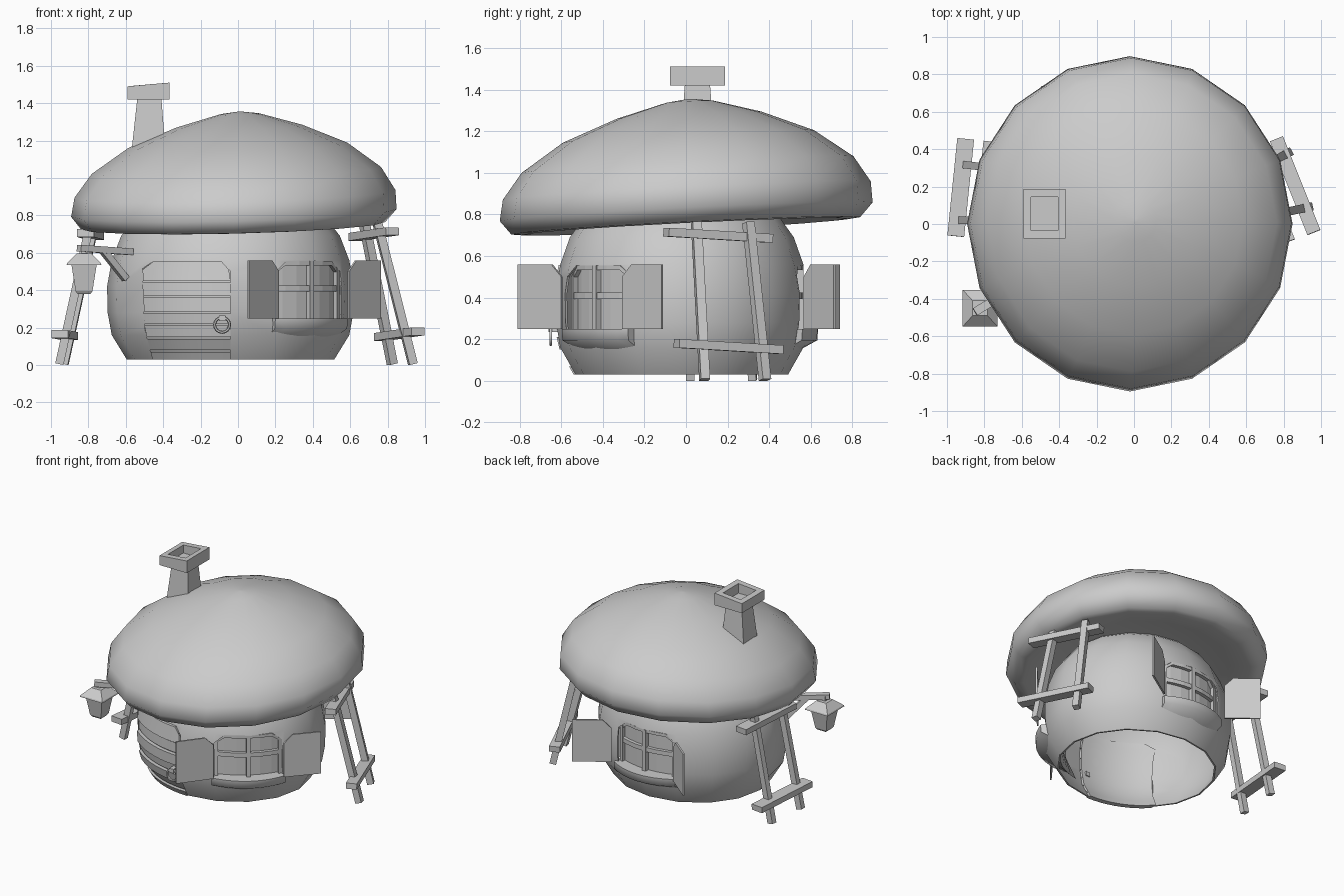
import bpy, bmesh, math
from mathutils import Vector as V

cube = bpy.data.objects.get("Cube")
if cube:
    bpy.data.objects.remove(cube, do_unlink=True)

GREY = (0.6, 0.6, 0.6, 1)
grey = bpy.data.materials.new("plain_grey")
grey.use_nodes = True
grey.diffuse_color = GREY
grey.node_tree.nodes["Principled BSDF"].inputs["Base Color"].default_value = GREY
UP = V((0, 0, 1))


def smooth(ob, degrees):
    bpy.ops.object.select_all(action="DESELECT")
    ob.select_set(True)
    bpy.context.view_layer.objects.active = ob
    bpy.ops.object.shade_smooth_by_angle(angle=math.radians(degrees))


def loft(name, rings, angle=0):
    """Closed skin through equal rings of points, with both ends filled."""
    bm = bmesh.new()
    loops = [[bm.verts.new(p) for p in ring] for ring in rings]
    n = len(loops[0])
    for a, b in zip(loops, loops[1:]):
        for i in range(n):
            j = (i + 1) % n
            bm.faces.new((a[i], a[j], b[j], b[i]))
    bm.faces.new(loops[0][::-1])
    bm.faces.new(loops[-1])
    bmesh.ops.recalc_face_normals(bm, faces=bm.faces)
    me = bpy.data.meshes.new(name)
    bm.to_mesh(me)
    bm.free()
    me.materials.append(grey)
    ob = bpy.data.objects.new(name, me)
    bpy.context.collection.objects.link(ob)
    if angle:
        smooth(ob, angle)
    return ob


def lathe(name, profile, center, sx, sy, tilt=(0, 0), lean=(0, 0), angle=0, sides=16):
    rings = []
    for r, z in profile:
        ring = []
        for i in range(sides):
            t = math.tau * i / sides
            x, y = r * sx * math.cos(t), r * sy * math.sin(t)
            ring.append((center[0] + x + lean[0] * (z - 0.85), center[1] + y + lean[1] * (z - 0.85),
                         z + tilt[0] * x + tilt[1] * y))
        rings.append(ring)
    return loft(name, rings, angle)


def rect(cx, cy, hx, hy, z, slope=0):
    return [(cx + a * hx, cy + b * hy, z + a * slope)
            for a, b in ((-1, -1), (1, -1), (1, 1), (-1, 1))]


def beam(name, p, q, w, h):
    p, q = V(p), V(q)
    d = (q - p).normalized()
    side = d.cross(UP)
    side = side.normalized() if side.length > 0.01 else V((1, 0, 0))
    top = side.cross(d)
    corners = [side * a * w / 2 + top * b * h / 2 for a, b in ((-1, -1), (1, -1), (1, 1), (-1, 1))]
    return loft(name, [[e + c for c in corners] for e in (p, q)])


def prism(name, outline, origin, u, depth):
    base = [V(origin) + V(u) * a + UP * z for a, z in outline]
    return loft(name, [base, [p + V(depth) for p in base]])


def cut(target, cutter):
    mod = target.modifiers.new("opening", "BOOLEAN")
    mod.operation, mod.solver, mod.object = "DIFFERENCE", "EXACT", cutter
    bpy.context.view_layer.objects.active = target
    bpy.ops.object.modifier_apply(modifier=mod.name)
    bpy.data.objects.remove(cutter, do_unlink=True)


# Mushroom roof, tilted slightly forward and sideways
lathe("roof_cap", [(0.4, 0.81), (0.62, 0.77), (0.76, 0.741), (0.82, 0.745), (0.877, 0.813),
                   (0.865, 0.915), (0.78, 1.04), (0.59, 1.175), (0.34, 1.277),
                   (0.11, 1.342), (0.01, 1.355)],
      (-0.02, 0.002), 0.992, 1.022, (0.024, 0.05), (0.06, 0.03), 80)

# Hollow round house wall, open underneath
CX, CY, SY = -0.04, -0.02, 0.92
WALL = [(0.555, 0.03), (0.635, 0.16), (0.657, 0.28), (0.66, 0.42), (0.635, 0.56), (0.585, 0.69),
        (0.5, 0.8), (0.42, 0.86)]
inner = [(r - 0.012, z) for r, z in WALL[:-1]] + [(0.41, 0.85)]
house = lathe("house_wall", inner[::-1] + WALL, (CX, CY), 1, SY)


def lerp_table(table, z):
    for (r0, z0), (r1, z1) in zip(table, table[1:]):
        if z <= z1:
            return r0 + (r1 - r0) * (z - z0) / (z1 - z0)
    return table[-1][0]


# Doorway and curved planks, alternately proud and set back
LEFT = [(-0.45, 0), (-0.5, 0.2), (-0.51, 0.515), (-0.45, 0.556)]
RIGHT = [(-0.04, 0), (-0.04, 0.5), (-0.09, 0.556)]
cut(house, prism("door_cutter", LEFT + RIGHT[::-1], (0, -0.9, 0), (1, 0, 0), (0, 0.6, 0)))


def plank(name, levels, lift, back):
    rings = []
    outline = [(z, lift) for z in levels] + [(z, back) for z in levels[::-1]]
    for i in range(9):
        ring = []
        for z, off in outline:
            a, b = lerp_table(LEFT, z), lerp_table(RIGHT, z)
            x = a + (b - a) * i / 8
            r = lerp_table(WALL, z) + off
            ring.append((x, CY - SY * math.sqrt(r * r - (x - CX) ** 2), z))
        rings.append(ring)
    loft(name, rings, 30)


gaps = [0.03, 0.08, 0.15, 0.22, 0.285, 0.37, 0.45, 0.566]
for i, (a, b) in enumerate(zip(gaps, gaps[1:])):
    levels = [a, b - 0.01] if i < 6 else [a, 0.51, b - 0.01]
    plank(f"door_plank_{i + 1}", levels, -0.008 if i % 2 else 0.01, -0.025)
plank("door_backing", gaps[:7] + [0.51, 0.55], -0.02, -0.03)

# Door ring and its knob
bpy.ops.mesh.primitive_torus_add(major_segments=16, minor_segments=6, major_radius=0.04,
                                 minor_radius=0.008, location=(-0.085, -0.65, 0.215),
                                 rotation=(math.pi / 2, 0, 0))
ring = bpy.context.object
ring.name = "door_ring"
ring.data.materials.append(grey)
smooth(ring, 60)
beam("door_knob", (-0.085, -0.58, 0.25), (-0.085, -0.66, 0.25), 0.035, 0.03)


# Windows with curved panes, bars, sill and open shutters
def window(name, a, b, out_a, out_b):
    a, b = V((*a, 0)), V((*b, 0))
    u, mid, w = (b - a).normalized(), (a + b) / 2, 0.23
    n = u.cross(UP)
    low, shoulder, high = 0.25, 0.5, 0.555
    shape = [(-w, low), (w, low), (w, shoulder), (w - 0.07, high), (0.07 - w, high), (-w, shoulder)]
    cut(house, prism(name + "_cutter", shape, mid - n * 0.15, u, n * 0.4))

    def point(x, z, out):
        return mid + u * x + n * (out - 0.9 * x * x) + UP * z

    def band(part, xs, bottom, top, front, back):
        loft(f"{name}_{part}", [[point(x, bottom(x), back), point(x, bottom(x), front),
                                 point(x, top(x), front), point(x, top(x), back)] for x in xs])

    def arch(x):
        return min(high, shoulder + (w - abs(x)) * (high - shoulder) / 0.07)

    def sill_z(x):
        return low

    xs = [-w, 0.07 - w, -0.08, 0, 0.08, w - 0.07, w]
    band("pane", xs, sill_z, arch, -0.04, -0.052)
    band("top_frame", xs, lambda x: arch(x) - 0.022, arch, -0.015, -0.045)
    band("crossbar", xs, lambda x: 0.393, lambda x: 0.425, -0.015, -0.045)
    for part, x in (("end_post_a", 0.012 - w), ("mid_post", 0), ("end_post_b", w - 0.012)):
        band(part, (x - 0.014, x + 0.014), sill_z, arch, -0.01, -0.045)
    # Bulging sill that melts into the wall below
    rings = []
    for i in range(11):
        t = i / 5 - 1
        bulge = 0.06 - 0.075 * t * t
        rings.append([mid + u * t * s + n * o + UP * z for s, o, z in
                      ((0.25, -0.1, low), (0.25, bulge, low), (0.25, bulge - 0.004, 0.195),
                       (0.23, -0.045 - 0.07 * t * t, 0.14), (0.22, -0.11 - 0.06 * t * t, 0.08))])
    loft(name + "_sill", rings, 60)
    # Shutters, with the clipped corner beside the hinge
    for side, hinge, end in (("a", a, out_a), ("b", b, out_b)):
        d = V((*end, 0)) - hinge
        l = d.length
        d.normalize()
        prism(f"{name}_shutter_{side}", [(0, 0.25), (l, 0.25), (l, 0.56), (0.06, 0.56), (0, 0.5)],
              hinge, d, d.cross(UP) * 0.012)


window("front_window", (0.22, -0.6), (0.585, -0.3), (0.06, -0.81), (0.755, -0.11))
window("back_window", (0.21, 0.575), (-0.31, 0.575), (0.43, 0.72), (-0.5, 0.73))
smooth(house, 35)

# Chimney with hollow slanted top
loft("chimney_stem", [rect(-0.479, 0.055, 0.095, 0.085, 1.1), rect(-0.474, 0.055, 0.064, 0.06, 1.43)])
c = (-0.478, 0.055)
loft("chimney_top", [rect(*c, 0.112, 0.133, 1.42), rect(*c, 0.112, 0.133, 1.5, 0.01),
                     rect(*c, 0.072, 0.09, 1.5, 0.006), rect(*c, 0.072, 0.09, 1.435)])

# Ladder-like props on both sides
beam("left_prop_pole_front", (0.935, 0.09, 0.005), (0.745, 0.05, 0.76), 0.045, 0.045)
beam("left_prop_pole_back", (0.825, 0.38, 0.005), (0.675, 0.3, 0.76), 0.045, 0.045)
beam("left_prop_low_rung", (0.962, -0.045, 0.18), (0.762, 0.455, 0.15), 0.075, 0.042)
beam("left_prop_high_rung", (0.825, -0.095, 0.715), (0.625, 0.405, 0.685), 0.075, 0.042)
beam("right_prop_pole_front", (-0.955, 0.02, 0.005), (-0.79, 0.02, 0.76), 0.04, 0.045)
beam("right_prop_pole_back", (-0.93, 0.32, 0.005), (-0.765, 0.3, 0.76), 0.04, 0.045)
beam("right_prop_low_rung", (-0.953, -0.065, 0.165), (-0.9, 0.455, 0.155), 0.09, 0.042)
beam("right_prop_high_rung", (-0.815, -0.075, 0.705), (-0.76, 0.44, 0.69), 0.09, 0.042)

# Hanging lantern on a braced arm
beam("lantern_arm", (-0.85, -0.47, 0.625), (-0.57, -0.3, 0.605), 0.045, 0.035)
beam("lantern_brace", (-0.72, -0.39, 0.61), (-0.6, -0.32, 0.46), 0.035, 0.035)
L = (-0.823, -0.45)
loft("lantern_body", [rect(*L, 0.035, 0.035, 0.38), rect(*L, 0.045, 0.045, 0.395),
                      rect(*L, 0.068, 0.068, 0.54)])
loft("lantern_roof", [rect(*L, 0.093, 0.098, 0.535), rect(*L, 0.09, 0.095, 0.545),
                      rect(*L, 0.04, 0.04, 0.595)])
beam("lantern_hook", (*L, 0.59), (*L, 0.63), 0.03, 0.03)
